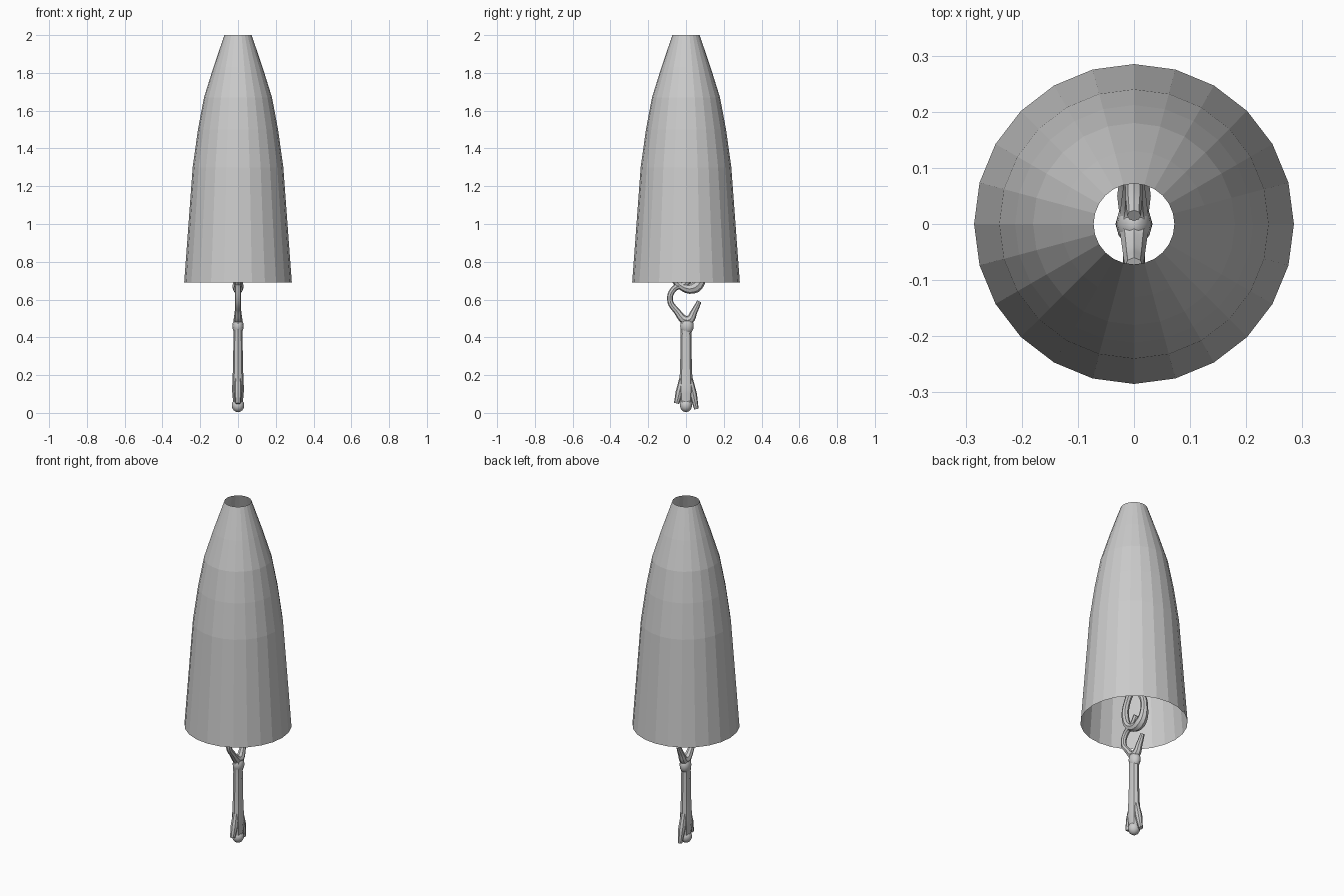
import bpy, bmesh, math

if "Cube" in bpy.data.objects:
    bpy.data.objects.remove(bpy.data.objects["Cube"])

def smooth(ob, angle=40):
    bpy.ops.object.select_all(action='DESELECT')
    ob.select_set(True)
    bpy.context.view_layer.objects.active = ob
    bpy.ops.object.shade_smooth_by_angle(angle=math.radians(angle))

def rod(name, pts, xscale=1.0, cyclic=False):
    """Tapered round rod through (y, z, radius) points in the x = 0 plane."""
    cu = bpy.data.curves.new(name, 'CURVE')
    cu.dimensions = '3D'
    cu.bevel_depth = 1.0
    cu.bevel_resolution = 2
    cu.resolution_u = 5
    cu.use_fill_caps = True
    sp = cu.splines.new('BEZIER')
    sp.bezier_points.add(len(pts) - 1)
    sp.use_cyclic_u = cyclic
    for p, (y, z, r) in zip(sp.bezier_points, pts):
        p.co = (0, y, z)
        p.radius = r
        p.handle_left_type = p.handle_right_type = 'AUTO'
    ob = bpy.data.objects.new(name, cu)
    bpy.context.collection.objects.link(ob)
    ob.scale.x = xscale
    bpy.ops.object.select_all(action='DESELECT')
    ob.select_set(True)
    bpy.context.view_layer.objects.active = ob
    bpy.ops.object.convert(target='MESH')
    ob = bpy.context.object
    bpy.ops.object.transform_apply(location=False, rotation=False, scale=True)
    smooth(ob)
    return ob

def ball(name, y, z, size):
    bpy.ops.mesh.primitive_uv_sphere_add(segments=12, ring_count=8, location=(0, y, z))
    ob = bpy.context.object
    ob.name = name
    ob.scale = size
    bpy.ops.object.transform_apply(location=False, rotation=False, scale=True)
    smooth(ob, 60)

# Open 24-sided bell shell
profile = [(0.285, 0.69), (0.24, 1.30), (0.212, 1.50), (0.18, 1.67), (0.13, 1.83), (0.072, 2.0)]
N = 24
bm = bmesh.new()
rings = [[bm.verts.new((r * math.cos(2 * math.pi * i / N), r * math.sin(2 * math.pi * i / N), z))
          for i in range(N)] for r, z in profile]
for a, b in zip(rings, rings[1:]):
    for i in range(N):
        j = (i + 1) % N
        bm.faces.new((a[i], a[j], b[j], b[i]))
me = bpy.data.meshes.new("bell_shell")
bm.to_mesh(me)
bm.free()
bpy.context.collection.objects.link(bpy.data.objects.new("bell_shell", me))

# Lower clapper: shank, flared feet and ball tip
rod("lower_shank", [(0, 0.48, 0.03), (0, 0.42, 0.028), (0, 0.25, 0.031), (0, 0.12, 0.037), (0, 0.05, 0.03)], 0.85)
rod("left_foot", [(-0.02, 0.18, 0.016), (-0.035, 0.11, 0.02), (-0.05, 0.05, 0.014)])
rod("right_foot", [(0.02, 0.18, 0.016), (0.038, 0.10, 0.02), (0.055, 0.02, 0.012)])
ball("clapper_tip", 0, 0.04, (0.033, 0.032, 0.036))
ball("neck_knob", 0.005, 0.46, (0.03, 0.036, 0.045))

# Open hook joining the two clapper pieces
rod("lower_hook", [(0.07, 0.59, 0.012), (0.045, 0.54, 0.017), (0.01, 0.49, 0.025),
                   (-0.05, 0.54, 0.017), (-0.085, 0.60, 0.015), (-0.06, 0.66, 0.016),
                   (-0.01, 0.68, 0.018), (0.025, 0.72, 0.02)])

# Upper link: eye, long shank and top hook
rod("upper_eye", [(0.05, 0.665, 0.03), (0.085, 0.75, 0.02), (0.05, 0.85, 0.018), (0, 0.90, 0.024),
                  (-0.05, 0.85, 0.018), (-0.07, 0.75, 0.02), (-0.03, 0.675, 0.02)], cyclic=True)
rod("upper_shank", [(0, 0.89, 0.026), (0, 1.1, 0.034), (0, 1.4, 0.032), (0, 1.66, 0.026)], 0.95)
ball("upper_knob", 0, 1.68, (0.032, 0.04, 0.05))
rod("upper_hook", [(-0.075, 1.82, 0.016), (-0.05, 1.75, 0.02), (0, 1.70, 0.026),
                   (0.06, 1.76, 0.02), (0.075, 1.84, 0.016), (0.045, 1.91, 0.015), (0.015, 1.95, 0.012)])
